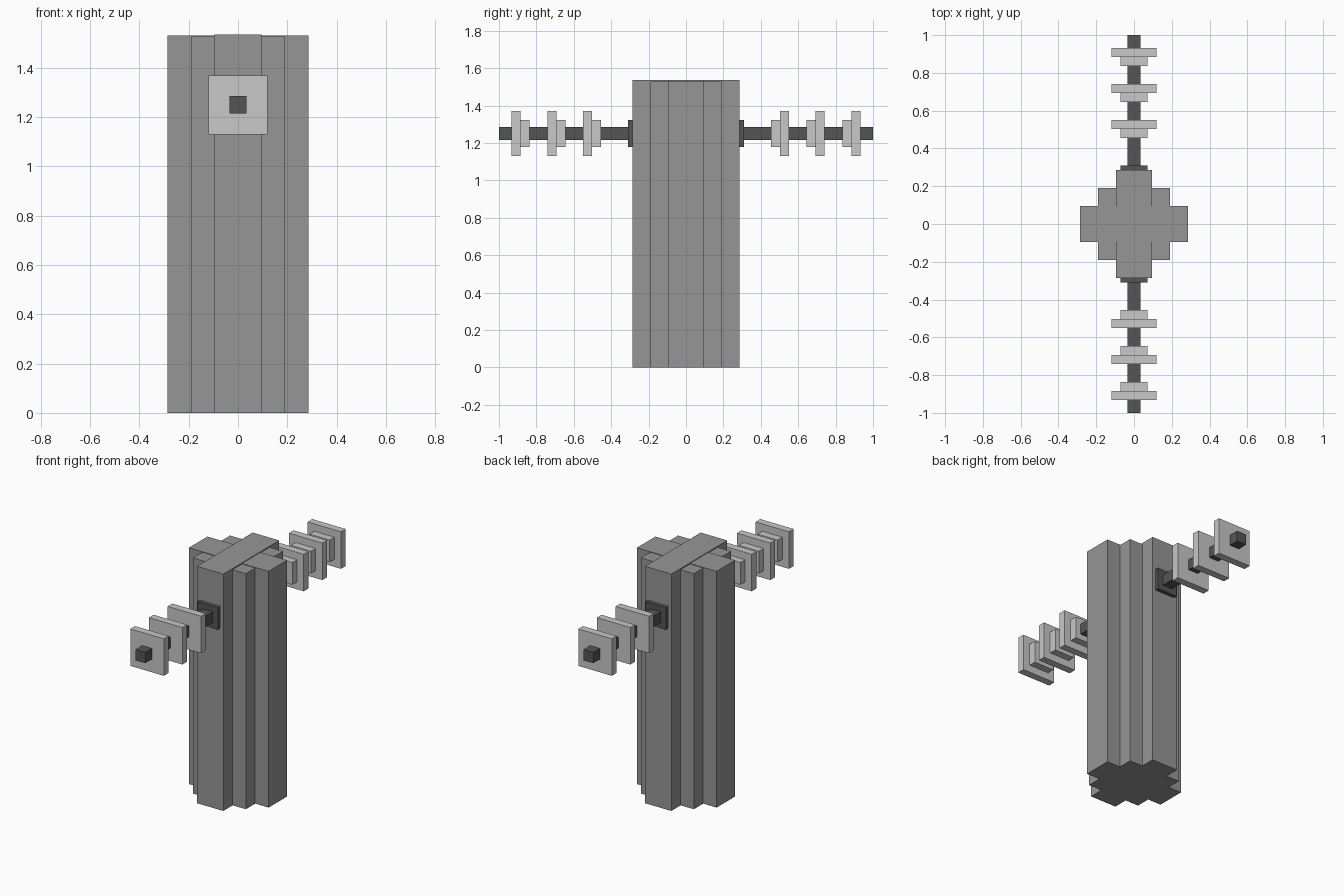
import bpy
import bmesh
from mathutils import Matrix, Vector

cube = bpy.data.objects.get("Cube")
if cube:
    bpy.data.objects.remove(cube, do_unlink=True)


def material(name, value):
    mat = bpy.data.materials.new(name)
    colour = (value, value, value, 1)
    mat.use_nodes = True
    mat.diffuse_color = colour
    node = mat.node_tree.nodes["Principled BSDF"]
    node.inputs["Base Color"].default_value = colour
    node.inputs["Roughness"].default_value = 0.8
    return mat


concrete = material("mid grey concrete", 0.305)
ceramic = material("light grey ceramic", 0.58)
iron = material("dark grey iron", 0.091)


def box(name, low, high, mat):
    """Flat-sided box between two opposite corners."""
    low, high = Vector(low), Vector(high)
    bm = bmesh.new()
    place = Matrix.Translation((low + high) / 2) @ Matrix.Diagonal((*(high - low), 1))
    bmesh.ops.create_cube(bm, size=1, matrix=place)
    mesh = bpy.data.meshes.new(name)
    bm.to_mesh(mesh)
    bm.free()
    mesh.materials.append(mat)
    obj = bpy.data.objects.new(name, mesh)
    bpy.context.collection.objects.link(obj)
    return obj


def plate(name, half, y_a, y_b, mat):
    """Square plate on the rod, spanning two y positions."""
    return box(name, (-half, min(y_a, y_b), rod_z - half),
               (half, max(y_a, y_b), rod_z + half), mat)


narrow, middle, wide = 0.095, 0.19, 0.286
rod_z = 1.25
thick = 0.048

# Stepped column: two crossing slabs and a square core, with slightly uneven tops
box("column_slab_lengthwise", (-narrow, -wide, 0), (narrow, wide, 1.536), concrete)
box("column_slab_crosswise", (-wide, -narrow, 0), (wide, narrow, 1.532), concrete)
box("column_core", (-middle, -middle, 0), (middle, middle, 1.528), concrete)

# Rod through the column, with mounts and stepped insulators on both ends
plate("rod", 0.035, -1, 1, iron)
for side, label in ((-1, "front"), (1, "back")):
    plate(label + "_mount", 0.072, side * (wide - 0.01), side * 0.31, iron)
    for i in range(3):
        y = 0.502 + i * 0.191
        plate(f"{label}_insulator_disc_{i + 1}", 0.12,
              side * y, side * (y + thick), ceramic)
        plate(f"{label}_insulator_collar_{i + 1}", 0.072,
              side * (y - thick), side * y, ceramic)
